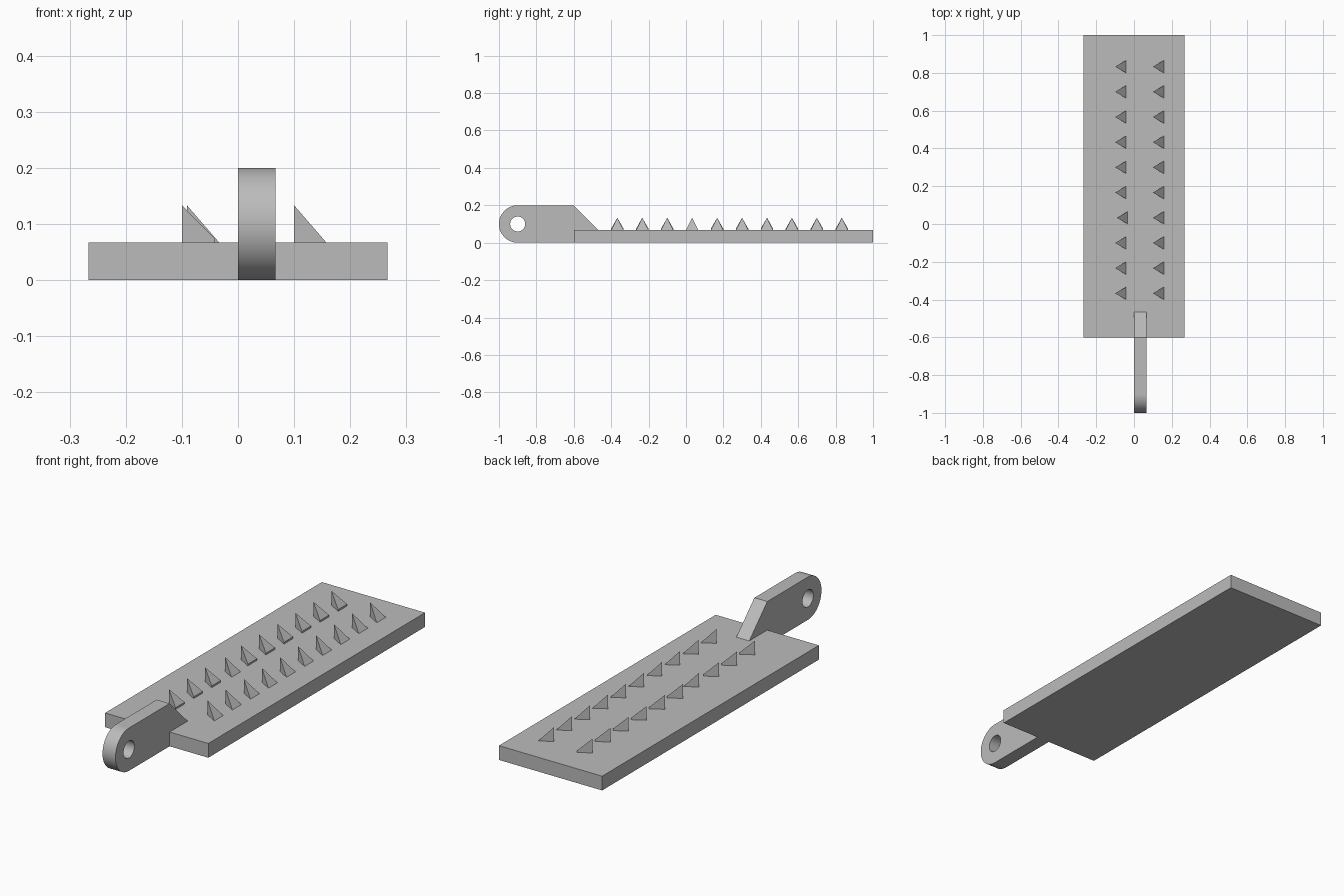
import bpy, bmesh
from math import sin, cos, pi, sqrt

cube = bpy.data.objects.get("Cube")
if cube:
    bpy.data.objects.remove(cube, do_unlink=True)

grey = bpy.data.materials.new("plain_grey")
grey.use_nodes = True
grey.diffuse_color = (0.5, 0.5, 0.5, 1)
grey.node_tree.nodes["Principled BSDF"].inputs["Base Color"].default_value = grey.diffuse_color

UNIT = 1 / 15          # plate thickness, handle thickness and tooth size
SIDE = 2 / 15


def add_object(name, bm):
    bmesh.ops.recalc_face_normals(bm, faces=bm.faces[:])
    mesh = bpy.data.meshes.new(name)
    bm.to_mesh(mesh)
    bm.free()
    mesh.materials.append(grey)
    obj = bpy.data.objects.new(name, mesh)
    bpy.context.collection.objects.link(obj)
    return obj


# Flat base plate
bm = bmesh.new()
bmesh.ops.create_cube(bm, size=1)
bmesh.ops.scale(bm, vec=(8 * UNIT, 1.6, UNIT), verts=bm.verts[:])
bmesh.ops.translate(bm, vec=(0, 0.2, UNIT / 2), verts=bm.verts[:])
add_object("base_plate", bm)


def arc(cy, cz, r, start, end, n):
    step = (end - start) / n
    return [(cy + r * cos(start + i * step), cz + r * sin(start + i * step)) for i in range(n + 1)]


# Handle: an extruded outline with a round hole
outline = arc(-0.9, 0.1, 0.1, pi / 2, 3 * pi / 2, 32)
outline += [(-0.6, 0), (-0.6, UNIT), (-0.6 + SIDE, UNIT), (-0.6, 0.2)]
hole = arc(-0.9, 0.1, 0.04, 0, 2 * pi, 48)[:-1]
curve = bpy.data.curves.new("handle", "CURVE")
curve.dimensions = "2D"
curve.fill_mode = "BOTH"
curve.extrude = UNIT / 2
for points in (outline, hole):
    spline = curve.splines.new("POLY")
    spline.points.add(len(points) - 1)
    spline.use_cyclic_u = True
    for p, (y, z) in zip(spline.points, points):
        p.co = (y, z, 0, 1)
curve.materials.append(grey)
handle = bpy.data.objects.new("handle", curve)
handle.rotation_euler = (pi / 2, 0, pi / 2)
handle.location.x = UNIT / 2
bpy.context.collection.objects.link(handle)
bpy.ops.object.select_all(action="DESELECT")
handle.select_set(True)
bpy.context.view_layer.objects.active = handle
bpy.ops.object.convert(target="MESH")
bpy.ops.object.shade_smooth_by_angle(angle=pi / 6)


def add_tooth(bm, x, y, lip):
    """Three-sided spike with its tip above the right-hand corner, on an optional lip."""
    depth = UNIT * sqrt(3) / 2
    plan = [(x, y), (x + depth, y - UNIT / 2), (x + depth, y + UNIT / 2)]
    ring = [bm.verts.new((px, py, UNIT)) for px, py in plan]
    bm.faces.new(ring)
    if lip:
        upper = [bm.verts.new((px, py, UNIT + lip)) for px, py in plan]
        for i in range(3):
            j = (i + 1) % 3
            bm.faces.new((ring[i], ring[j], upper[j], upper[i]))
        ring = upper
    tip = bm.verts.new((x, y, 2 * UNIT))
    for i in range(3):
        bm.faces.new((ring[i], ring[(i + 1) % 3], tip))


# Two rows of teeth
for name, x, lip in (("right_teeth", -0.1, 0.008), ("left_teeth", 0.1, 0)):
    bm = bmesh.new()
    for i in range(10):
        # One tooth of the right row is set slightly inward, without a lip
        odd = i == 3 and lip > 0
        add_tooth(bm, x + (0.009 if odd else 0), -0.367 + SIDE * i, 0 if odd else lip)
    add_object(name, bm)
